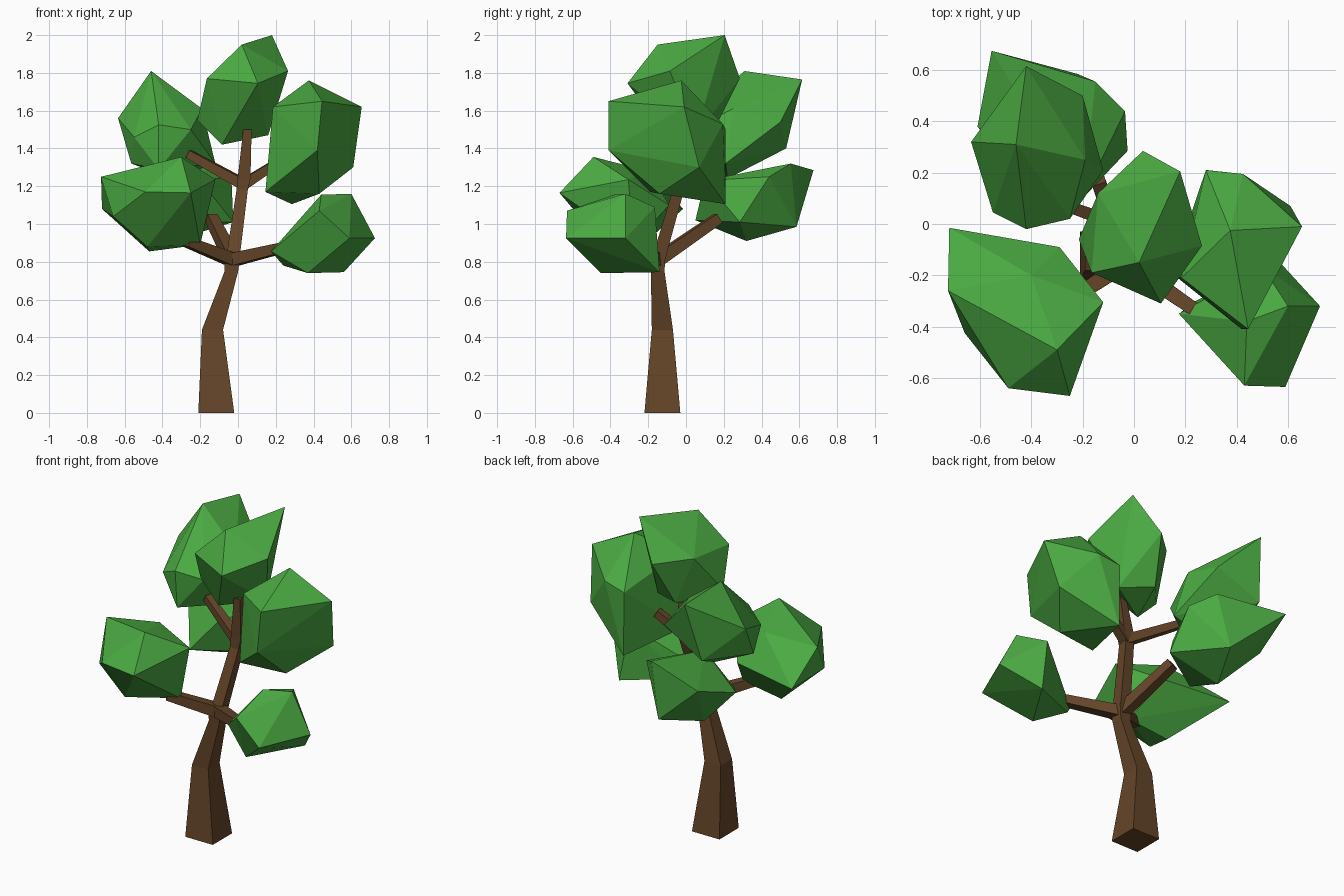
import bpy, bmesh
from mathutils import Vector


def material(name, color):
    m = bpy.data.materials.new(name)
    m.diffuse_color = (*color, 1)
    return m


BARK = material("bark", (0.13, 0.06, 0.022))
LEAF = material("leaf", (0.07, 0.4, 0.055))


def finish(name, bm, mat):
    bmesh.ops.recalc_face_normals(bm, faces=bm.faces)
    me = bpy.data.meshes.new(name)
    bm.to_mesh(me)
    bm.free()
    me.materials.append(mat)
    ob = bpy.data.objects.new(name, me)
    bpy.context.collection.objects.link(ob)
    return ob


def limb(name, path, upright=False):
    """Square-section tapered limb; path items are (x, y, z, half width)."""
    bm = bmesh.new()
    pts = [Vector(p[:3]) for p in path]
    rings = []
    for i, p in enumerate(pts):
        d = pts[min(i + 1, len(pts) - 1)] - pts[max(i - 1, 0)]
        if upright:
            u, v = Vector((1, 0, 0)), Vector((0, 1, 0))
        else:
            u = d.cross(Vector((0, 0, 1))).normalized()
            v = u.cross(d).normalized()
        r = path[i][3]
        rings.append([bm.verts.new(p + (u * a + v * b) * r)
                      for a, b in ((-1, -1), (1, -1), (1, 1), (-1, 1))])
    for lo, hi in zip(rings, rings[1:]):
        for k in range(4):
            bm.faces.new((lo[k], lo[k - 3], hi[k - 3], hi[k]))
    bm.faces.new(rings[0][::-1])
    bm.faces.new(rings[-1])
    return finish(name, bm, BARK)


def foliage(name, corners):
    """Faceted convex leaf clump spanned by a few corner points."""
    bm = bmesh.new()
    for c in corners:
        bm.verts.new(c)
    bmesh.ops.convex_hull(bm, input=bm.verts)
    loose = [v for v in bm.verts if not v.link_faces]
    bmesh.ops.delete(bm, geom=loose, context='VERTS')
    return finish(name, bm, LEAF)


# Trunk and central stem
limb("trunk", [(-0.115, -0.125, 0, 0.095), (-0.135, -0.125, 0.44, 0.056),
               (-0.035, -0.15, 0.75, 0.036), (-0.03, -0.15, 0.84, 0.042)], True)
limb("stem", [(-0.03, -0.15, 0.8, 0.036), (0.022, -0.04, 1.18, 0.03),
              (0.032, -0.035, 1.24, 0.034), (0.05, -0.06, 1.5, 0.022)], True)

# Branches
fork, crown = (-0.03, -0.15, 0.81, 0.034), (0.03, -0.035, 1.21, 0.028)
for name, start, end in (
        ("left_branch", fork, (-0.27, -0.31, 0.905, 0.026)),
        ("right_branch", fork, (0.26, -0.35, 0.88, 0.026)),
        ("back_branch", fork, (-0.14, 0.17, 1.03, 0.028)),
        ("upper_left_branch", crown, (-0.26, 0.07, 1.37, 0.022)),
        ("upper_right_branch", crown, (0.2, 0.0, 1.32, 0.022))):
    limb(name, [start, end])

# Leaf clumps
foliage("top_foliage", [
    (0.18, 0.205, 2.0), (0.02, -0.15, 1.95), (0.105, -0.31, 1.745), (0.265, -0.085, 1.81),
    (0.035, 0.285, 1.77), (-0.165, -0.19, 1.77), (-0.215, -0.06, 1.55),
    (-0.085, -0.07, 1.42), (0.16, 0.05, 1.47), (-0.14, 0.12, 1.79), (-0.03, 0.15, 1.5)])
foliage("upper_left_foliage", [
    (-0.46, 0.31, 1.81), (-0.42, 0.615, 1.765), (-0.635, 0.32, 1.56), (-0.2, 0.5, 1.54),
    (-0.12, 0.21, 1.32), (-0.42, -0.02, 1.525), (-0.25, 0.02, 1.5), (-0.55, 0.045, 1.46),
    (-0.48, 0.53, 1.4), (-0.565, 0.14, 1.32), (-0.35, 0.22, 1.24), (-0.19, 0.25, 1.61),
    (-0.42, 0.0, 1.29)])
foliage("upper_right_foliage", [
    (0.375, -0.025, 1.76), (0.655, -0.01, 1.62), (0.445, -0.41, 1.65), (0.42, -0.41, 1.39),
    (0.285, 0.21, 1.105), (0.425, 0.195, 1.53), (0.145, -0.19, 1.17), (0.61, 0.07, 1.3),
    (0.185, -0.21, 1.62), (0.43, -0.14, 1.16), (0.28, 0.21, 1.5)])
foliage("lower_right_foliage", [
    (0.6, -0.32, 1.16), (0.43, -0.63, 1.07), (0.59, -0.635, 0.925), (0.725, -0.32, 0.925),
    (0.175, -0.35, 0.855), (0.56, -0.14, 0.745), (0.37, -0.45, 0.74), (0.44, -0.38, 1.155),
    (0.5, -0.165, 1.09), (0.24, -0.3, 0.78)])
foliage("lower_left_foliage", [
    (-0.3, -0.49, 1.355), (-0.725, -0.26, 1.25), (-0.72, -0.015, 1.08), (-0.29, -0.09, 1.1),
    (-0.12, -0.305, 1.235), (-0.25, -0.67, 1.165), (-0.49, -0.64, 1.17), (-0.47, -0.27, 0.855),
    (-0.2, -0.28, 0.89), (-0.66, -0.425, 1.04), (-0.48, -0.43, 0.88), (-0.4, -0.2, 1.28)])
foliage("back_foliage", [
    (-0.555, 0.675, 1.285), (-0.15, 0.555, 1.32), (-0.025, 0.285, 1.01), (-0.61, 0.38, 1.18),
    (-0.35, 0.32, 0.91), (-0.37, 0.05, 1.02), (-0.2, 0.1, 1.23), (-0.22, 0.585, 0.985),
    (-0.035, 0.44, 1.25)])
